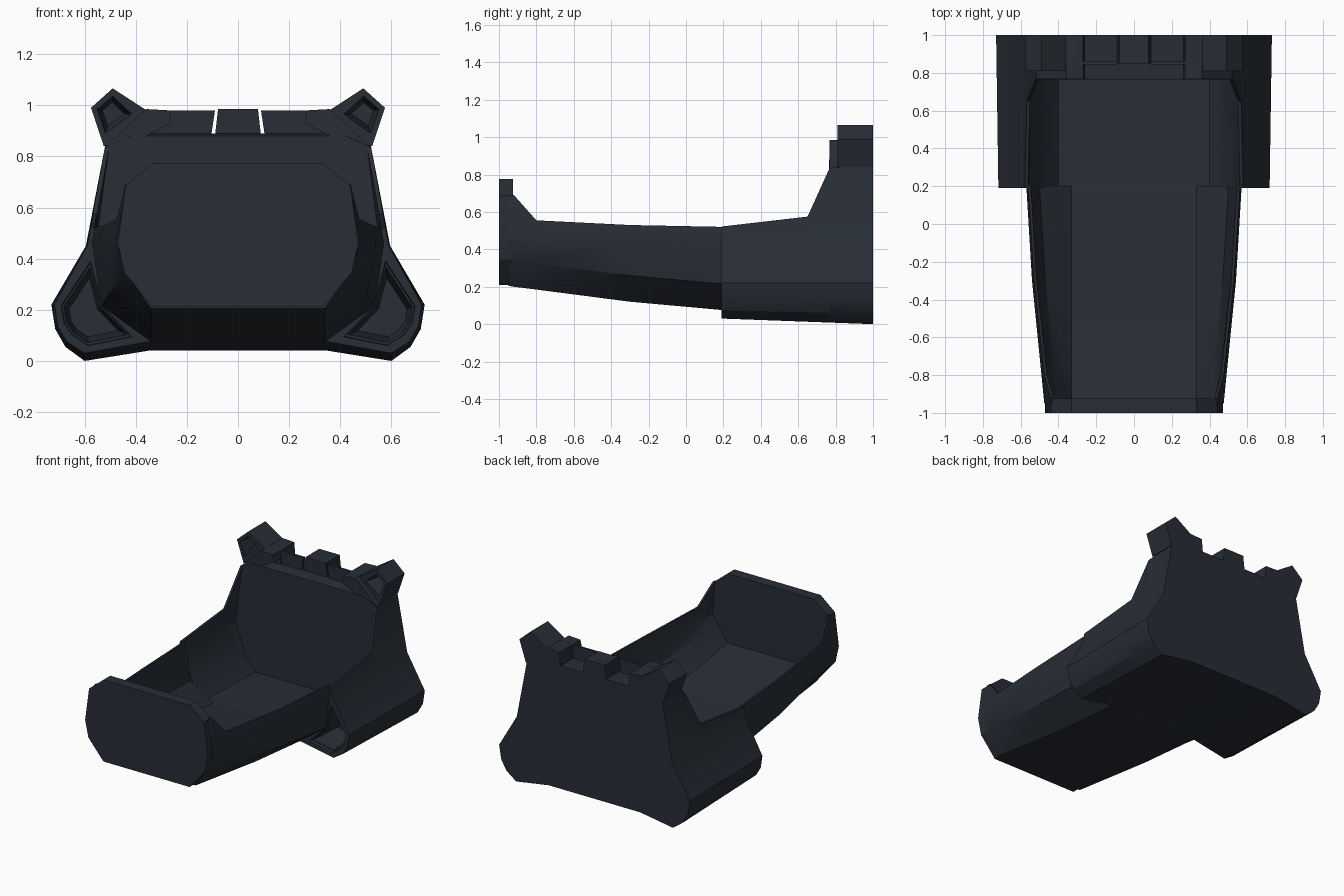
import bpy, bmesh, math

if "Cube" in bpy.data.objects:
    bpy.data.objects.remove(bpy.data.objects["Cube"])

mat = bpy.data.materials.new("dark_slate")
mat.diffuse_color = (0.021, 0.027, 0.037, 1)
mat.use_nodes = True
mat.node_tree.nodes["Principled BSDF"].inputs["Base Color"].default_value = mat.diffuse_color


def loft(bm, rings):
    """Skin closed rings given as (y, [(x, z), ...])."""
    vs = [[bm.verts.new((x, y, z)) for x, z in pts] for y, pts in rings]
    n = len(vs[0])
    for a, b in zip(vs, vs[1:]):
        for i in range(n):
            j = (i + 1) % n
            bm.faces.new((a[i], a[j], b[j], b[i]))
    bm.faces.new(vs[0])
    bm.faces.new(vs[-1][::-1])


def flip(rings):
    return [(y, [(-x, z) for x, z in pts]) for y, pts in rings]


def make(name, solids, both=False, helper=False):
    bm = bmesh.new()
    for rings in solids:
        loft(bm, rings)
        if both:
            loft(bm, flip(rings))
    bmesh.ops.recalc_face_normals(bm, faces=bm.faces)
    me = bpy.data.meshes.new(name)
    bm.to_mesh(me)
    bm.free()
    ob = bpy.data.objects.new(name, me)
    bpy.context.collection.objects.link(ob)
    me.materials.append(mat)
    if helper:
        ob.hide_render = True
        ob.display_type = 'WIRE'
    else:
        bpy.ops.object.select_all(action='DESELECT')
        ob.select_set(True)
        bpy.context.view_layer.objects.active = ob
        bpy.ops.object.shade_smooth_by_angle(angle=math.radians(25))
    return ob


def cut(ob, cutter):
    m = ob.modifiers.new("recess", 'BOOLEAN')
    m.operation = 'DIFFERENCE'
    m.solver = 'EXACT'
    m.object = cutter


def sym(half):
    """Full outline from its right half, listed bottom to top."""
    return half + [(-x, z) for x, z in reversed(half)]


def trough(outer, inner):
    """U-shaped section: outer and inner right halves, bottom to top."""
    o = [(-x, z) for x, z in reversed(outer)] + outer
    i = inner[::-1] + [(-x, z) for x, z in inner]
    return o + i


def shrink(pts, f):
    cx = sum(p[0] for p in pts) / len(pts)
    cz = sum(p[1] for p in pts) / len(pts)
    return [(cx + (x - cx) * f, cz + (z - cz) * f) for x, z in pts]


# Front trough: y, half width, bottom z, floor z, rim z
rings = []
for y, w, zb, zf, rim in [(-0.95, 0.475, 0.205, 0.30, 0.69), (-0.92, 0.478, 0.20, 0.295, 0.69),
                          (-0.8, 0.49, 0.185, 0.275, 0.555), (-0.3, 0.54, 0.12, 0.20, 0.53),
                          (0.2, 0.57, 0.075, 0.155, 0.52)]:
    top = w - (rim - 0.46) * 0.16
    outer = [(0.34, zb), (w - 0.035, zb + 0.14), (w, 0.46), (top, rim)]
    inner = [(0.33, zf), (w - 0.07, zf + 0.11), (w - 0.035, 0.46), (top - 0.014, rim)]
    rings.append((y, trough(outer, inner)))
make("front_trough", [rings])

# Front end wall
panel = [(0.33, 0.21), (0.445, 0.345), (0.47, 0.46), (0.44, 0.685), (0.33, 0.775)]
make("front_wall", [[(-1, sym(panel)), (-0.925, sym(panel))]])


# Lower flared outline shared by the rear trough and the rear wall
def flare(y):
    t = (1 - y) / 0.81
    return [(0.35, 0.04 + 0.035 * t), (0.6, 0.03 * t), (0.675 - 0.005 * t, 0.055 + 0.02 * t),
            (0.715 - 0.01 * t, 0.125 + 0.01 * t), (0.73 - 0.012 * t, 0.22), (0.595 - 0.005 * t, 0.45)]


# Rear trough with side pods
rings = []
for y, rim, zf in [(0.19, 0.522, 0.155), (0.65, 0.575, 0.14), (0.77, 0.84, 0.135)]:
    top = 0.59 - (rim - 0.45) * 0.18
    inner = [(0.40, zf), (0.47, zf + 0.08), (0.555, 0.45), (top - 0.016, rim)]
    rings.append((y, trough(flare(y) + [(top, rim)], inner)))
rear = make("rear_trough", [rings])

# Recessed pod mouths
mouth = [(0.577, 0.395), (0.695, 0.215), (0.682, 0.145), (0.65, 0.1), (0.585, 0.057),
         (0.41, 0.092), (0.53, 0.215)]
cutter = make("pod_mouth_cutter", [[(0.17, shrink(mouth, 1.0)), (0.21, shrink(mouth, 0.95)),
                                    (0.212, shrink(mouth, 0.87)), (0.42, shrink(mouth, 0.68))]],
              both=True, helper=True)
cut(rear, cutter)

# Rear end wall
wall_top = [(0.52, 0.84), (0.44, 0.89)]
make("rear_wall", [[(0.765, sym(flare(0.765) + [(0.52, 0.835), (0.42, 0.88)])),
                    (0.84, sym(flare(0.84) + wall_top)),
                    (1, sym(flare(1) + wall_top))]])

# Collar strips framing the top corners of the rear wall
collar = [(0.52, 0.835), (0.36, 0.985), (0.27, 0.98), (0.26, 0.93), (0.38, 0.87), (0.46, 0.82)]
make("corner_collar", [[(0.768, collar), (0.85, collar)]], both=True)

# Shoulder blocks, centre block and thin plates along the top
shoulder = [(0.26, 0.88), (0.5, 0.85), (0.42, 0.97), (0.36, 0.984), (0.27, 0.98)]
make("shoulder_block", [[(0.84, shoulder), (1, shoulder)]], both=True)
centre = [(-0.09, 0.88), (0.09, 0.88), (0.078, 0.985), (-0.078, 0.985)]
make("centre_block", [[(0.85, centre), (1, centre)]])
plate = [(0.105, 0.88), (0.27, 0.88), (0.27, 0.98), (0.09, 0.98)]
make("thin_plate", [[(0.845, plate), (0.86, plate)]], both=True)

# Upper corner ears with recessed fronts
ear = [(0.35, 0.975), (0.49, 1.066), (0.575, 0.99), (0.525, 0.84), (0.48, 0.85)]
ears = make("corner_ear", [[(0.81, ear), (1, ear)]], both=True)
hole = [(0.41, 0.965), (0.49, 1.04), (0.555, 0.985), (0.52, 0.885)]
cutter = make("ear_cutter", [[(0.79, hole), (0.92, shrink(hole, 0.6))]], both=True, helper=True)
cut(ears, cutter)
